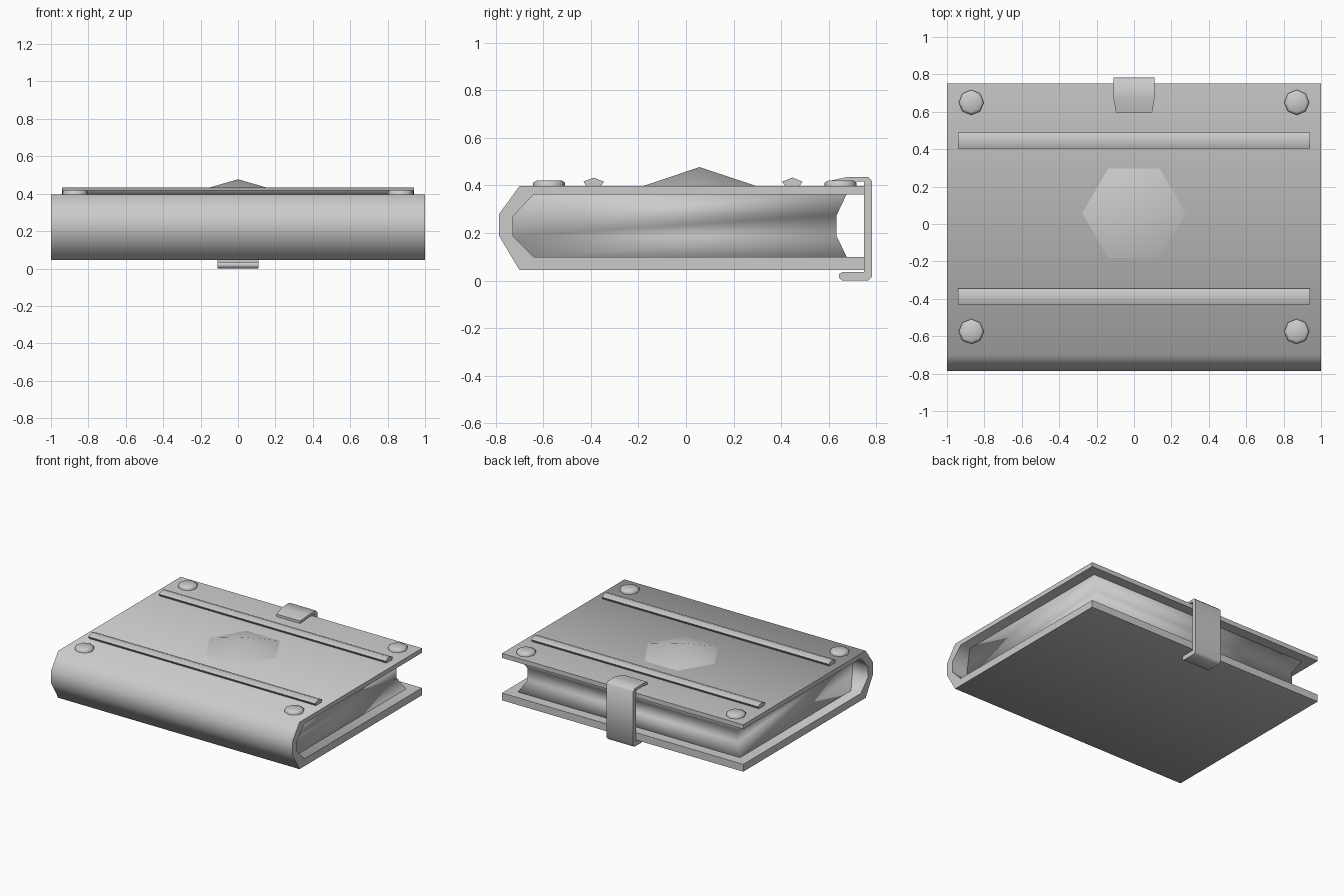
import bpy
import bmesh
from math import radians
from mathutils import Matrix

cube = bpy.data.objects.get("Cube")
if cube:
    bpy.data.objects.remove(cube, do_unlink=True)

grey = bpy.data.materials.new("plain grey")
grey.use_nodes = True
grey.diffuse_color = (0.6, 0.6, 0.6, 1)
grey.node_tree.nodes["Principled BSDF"].inputs["Base Color"].default_value = (0.6, 0.6, 0.6, 1)


def finish(name, bm, angle=62):
    """Turn a bmesh into a smooth shaded grey object."""
    bmesh.ops.recalc_face_normals(bm, faces=bm.faces)
    mesh = bpy.data.meshes.new(name)
    bm.to_mesh(mesh)
    bm.free()
    mesh.materials.append(grey)
    obj = bpy.data.objects.new(name, mesh)
    bpy.context.collection.objects.link(obj)
    bpy.ops.object.select_all(action='DESELECT')
    obj.select_set(True)
    bpy.context.view_layer.objects.active = obj
    bpy.ops.object.shade_smooth_by_angle(angle=radians(angle))
    return obj


def loft(bm, rings):
    """Skin equal-length rings of points and cap both ends."""
    loops = [[bm.verts.new(p) for p in ring] for ring in rings]
    for a, b in zip(loops, loops[1:]):
        for i in range(len(a)):
            j = (i + 1) % len(a)
            bm.faces.new((a[i], a[j], b[j], b[i]))
    bm.faces.new(loops[0])
    bm.faces.new(loops[-1])


def extrude_x(name, profile, width):
    """Extrude a (y, z) profile both ways along x; width(y, z) is the half width."""
    bm = bmesh.new()
    loft(bm, [[(s * width(y, z), y, z) for y, z in profile] for s in (-1, 1)])
    return finish(name, bm)


# Cover: both boards and the faceted spine in one wrapped profile
TOP = 0.397
extrude_x("cover", [
    (0.75, TOP), (-0.70, TOP), (-0.785, 0.28), (-0.785, 0.187), (-0.70, 0.045), (0.75, 0.045),
    (0.75, 0.10), (-0.64, 0.10), (-0.727, 0.187), (-0.727, 0.27), (-0.64, 0.363), (0.75, 0.363),
], lambda y, z: 1.0)

# Page block: ends and fore edge hollowed in the middle, back following the spine
bm = bmesh.new()
rows = []
for z, x, back, fore in ((0.10, 0.92, -0.64, 0.675), (0.187, 0.87, -0.727, 0.633),
                         (0.275, 0.87, -0.727, 0.633), (0.363, 0.92, -0.64, 0.675)):
    rows.append([(-x, back, z), (x, back, z), (x, fore, z), (-x, fore, z)])
loft(bm, rows)
finish("pages", bm, 180)

# Raised bands across the front board
for name, yc in (("back_band", 0.447), ("front_band", -0.388)):
    extrude_x(name, [(yc - 0.028, TOP - 0.004), (yc - 0.043, 0.416), (yc, 0.433),
                     (yc + 0.043, 0.416), (yc + 0.028, TOP - 0.004)], lambda y, z: 0.94)

# Corner studs: eight-sided with a chamfered top
for xname, x in (("left", 0.87), ("right", -0.87)):
    for yname, y in (("back", 0.65), ("front", -0.575)):
        bm = bmesh.new()
        for r1, r2, low, high in ((0.067, 0.067, 0.393, 0.412), (0.067, 0.052, 0.412, 0.421)):
            bmesh.ops.create_cone(bm, cap_ends=True, segments=8, radius1=r1, radius2=r2,
                                  depth=high - low,
                                  matrix=Matrix.Translation((x, y, (low + high) / 2)))
        # Weld the two tiers and drop the hidden face between them
        bmesh.ops.remove_doubles(bm, verts=bm.verts, dist=0.0005)
        inner = [f for f in bm.faces if abs(f.calc_center_median().z - 0.412) < 0.001]
        bmesh.ops.delete(bm, geom=inner, context='FACES_ONLY')
        finish(f"{yname}_{xname}_stud", bm)

# Low six-sided gem in the middle of the front board
bm = bmesh.new()
bmesh.ops.create_cone(bm, cap_ends=True, segments=6, radius1=0.29, radius2=0, depth=0.084,
                      matrix=Matrix.Translation((0, 0.057, 0.435)) @ Matrix.Rotation(radians(90), 4, 'Z'))
finish("gem", bm)

# Clasp: bent strap round the fore edge, narrowing at its upper tip
extrude_x("clasp", [
    (0.597, 0.418), (0.675, 0.435), (0.766, 0.435), (0.782, 0.418), (0.782, 0.016), (0.766, 0),
    (0.657, 0), (0.643, 0.012), (0.643, 0.027), (0.657, 0.036), (0.748, 0.036),
    (0.748, 0.416), (0.675, 0.416), (0.597, 0.399),
], lambda y, z: 0.097 if y < 0.6 else 0.11)
